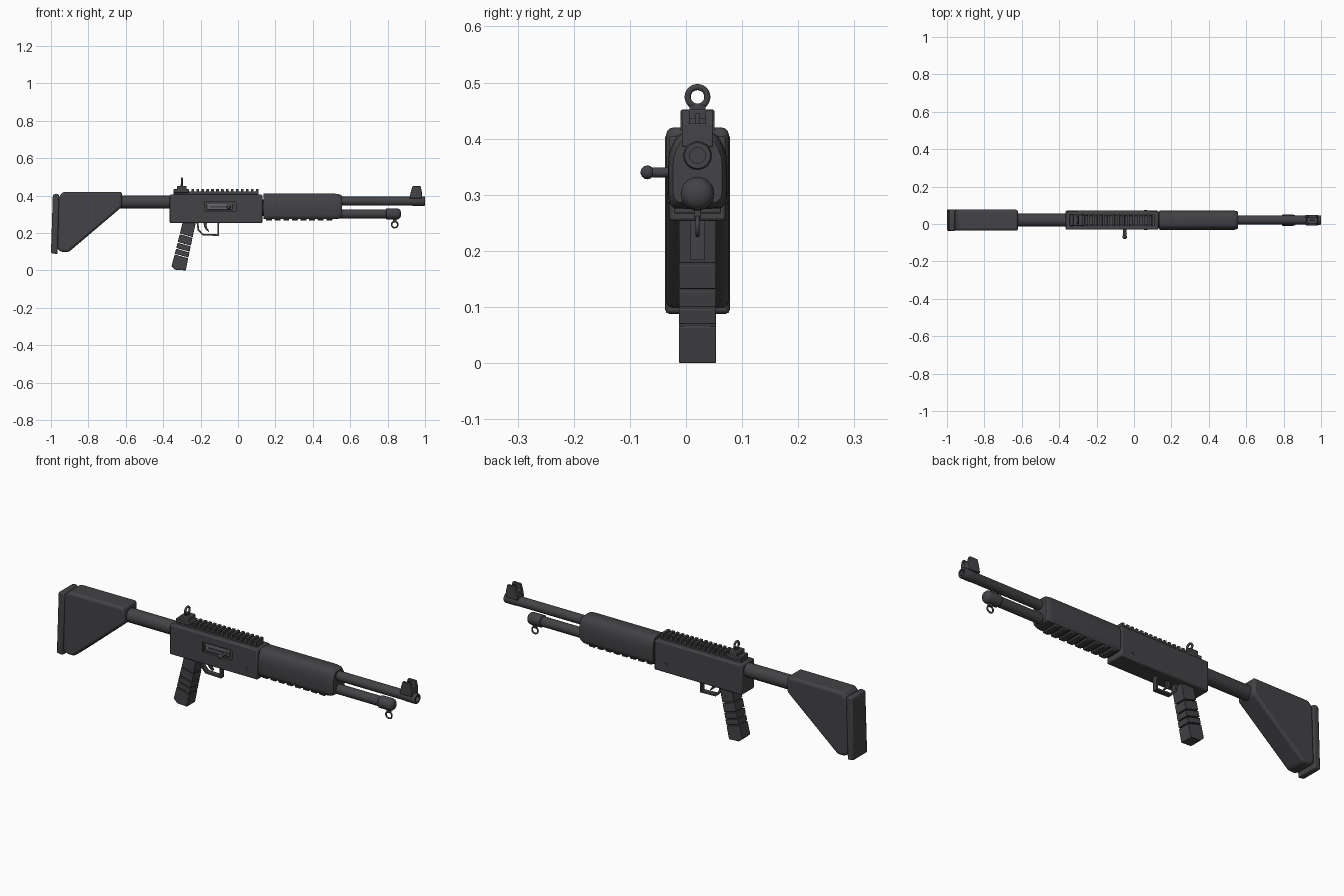
import bpy, bmesh, math
from mathutils import Vector, Matrix

if "Cube" in bpy.data.objects:
    bpy.data.objects.remove(bpy.data.objects["Cube"])

C = 0.0205  # y of the long centre line


def mat(name, rgb):
    m = bpy.data.materials.new(name)
    m.diffuse_color = (*rgb, 1)
    m.use_nodes = True
    m.node_tree.nodes["Principled BSDF"].inputs["Base Color"].default_value = m.diffuse_color
    return m


DARK = mat("dark_gunmetal", (0.056, 0.056, 0.061))
STEEL = mat("bolt_steel", (0.13, 0.13, 0.14))


def finish(name, bm, m=DARK, bevel=0, seg=2, angle=35):
    bmesh.ops.recalc_face_normals(bm, faces=bm.faces)
    me = bpy.data.meshes.new(name)
    bm.to_mesh(me)
    bm.free()
    me.materials.append(m)
    ob = bpy.data.objects.new(name, me)
    bpy.context.collection.objects.link(ob)
    bpy.ops.object.select_all(action='DESELECT')
    ob.select_set(True)
    bpy.context.view_layer.objects.active = ob
    bpy.ops.object.shade_smooth_by_angle(angle=math.radians(angle))
    if bevel:
        b = ob.modifiers.new("bevel", 'BEVEL')
        b.width, b.segments, b.limit_method = bevel, seg, 'ANGLE'
        b.angle_limit = math.radians(30)
    return ob


def loft(name, rings, m=DARK, bevel=0, seg=2, angle=35):
    """Skin a list of equal-length point rings and cap both ends."""
    bm = bmesh.new()
    vs = [[bm.verts.new(p) for p in r] for r in rings]
    n = len(vs[0])
    for a, b in zip(vs, vs[1:]):
        for i in range(n):
            bm.faces.new((a[i], a[(i + 1) % n], b[(i + 1) % n], b[i]))
    bm.faces.new(vs[0])
    bm.faces.new(vs[-1])
    return finish(name, bm, m, bevel, seg, angle)


def prism(name, pts, half, m=DARK, bevel=0, seg=2, y=C):
    """Side profile (x, z) extruded along y."""
    return loft(name, [[(x, y + s * half, z) for x, z in pts] for s in (-1, 1)], m, bevel, seg)


def box(name, x0, x1, z0, z1, half, m=DARK, bevel=0, y=C):
    return prism(name, [(x0, z0), (x1, z0), (x1, z1), (x0, z1)], half, m, bevel, 2, y)


def lathe(name, prof, z, x=0, axis='X', n=28, m=DARK):
    """Profile of (position, radius) turned round the x or y axis."""
    rings = []
    for t, r in prof:
        ring = []
        for i in range(n):
            a = 2 * math.pi * i / n
            u, v = r * math.cos(a), r * math.sin(a)
            ring.append((t, C + u, z + v) if axis == 'X' else (x + u, t, z + v))
        rings.append(ring)
    return loft(name, rings, m)


def ring(name, centre, major, minor, axis, n=28, k=10):
    """Torus lying around the x or y axis."""
    bm = bmesh.new()
    grid = []
    for i in range(n):
        a = 2 * math.pi * i / n
        row = []
        for j in range(k):
            b = 2 * math.pi * j / k
            r, h = major + minor * math.cos(b), minor * math.sin(b)
            u, v = r * math.cos(a), r * math.sin(a)
            p = (h, u, v) if axis == 'X' else (u, h, v)
            row.append(bm.verts.new(Vector(centre) + Vector(p)))
        grid.append(row)
    for i in range(n):
        for j in range(k):
            i2, j2 = (i + 1) % n, (j + 1) % k
            bm.faces.new((grid[i][j], grid[i2][j], grid[i2][j2], grid[i][j2]))
    return finish(name, bm, angle=60)


# shoulder stock, butt pad and stock tube
prism("butt_pad", [(-1, 0.092), (-0.965, 0.087), (-0.956, 0.405), (-0.97, 0.41), (-0.99, 0.405)],
      0.0575, bevel=0.007)
prism("stock", [(-0.968, 0.115), (-0.945, 0.098), (-0.905, 0.098), (-0.62, 0.34), (-0.62, 0.42),
                (-0.935, 0.42), (-0.958, 0.395)], 0.056, bevel=0.013, seg=3)
lathe("stock_tube", [(-0.66, 0.035), (-0.35, 0.035)], 0.365)

# receiver with a cut ejection port
receiver = box("receiver", -0.365, 0.13, 0.253, 0.405, 0.051, bevel=0.006)
cutter = box("port_cutter", -0.178, -0.012, 0.314, 0.366, 0.012, y=C - 0.051)
cutter.hide_render = True
cutter.hide_viewport = False
cutter.display_type = 'WIRE'
cut = receiver.modifiers.new("port", 'BOOLEAN')
cut.object, cut.operation, cut.solver = cutter, 'DIFFERENCE', 'EXACT'
box("bolt", -0.168, -0.03, 0.324, 0.356, 0.006, STEEL, 0.003, y=C - 0.041)
box("bolt_groove", -0.15, -0.06, 0.336, 0.344, 0.002, y=C - 0.048)
lathe("bolt_handle", [(C - 0.04, 0.009), (-0.06, 0.009), (-0.06, 0.0085), (-0.063, 0.011), (-0.068, 0.0125),
                      (-0.074, 0.0115), (-0.079, 0.007), (-0.081, 0.002)], 0.34, -0.05, 'Y', 18)
lathe("receiver_pin", [(C - 0.0535, 0.010), (C + 0.0535, 0.010)], 0.293, 0.063, 'Y', 18)

# handguard: rounded section, tapered at the front, ribbed underneath
half = [(0, 0.41), (0.028, 0.41), (0.036, 0.405), (0.045, 0.39), (0.051, 0.372), (0.053, 0.35),
        (0.053, 0.298), (0.05, 0.285), (0.042, 0.276), (0, 0.274)]
section = half + [(-y, z) for y, z in half[-2:0:-1]]
loft("handguard", [[(x, C + y * s, 0.342 + (z - 0.342) * s) for y, z in section]
                   for x, s in ((0.136, 1), (0.52, 1), (0.537, 0.97), (0.549, 0.91), (0.556, 0.83))], angle=40)
lathe("handguard_collar", [(0.12, 0.045), (0.14, 0.045)], 0.335)
for i in range(8):
    x = 0.15 + i * 0.046
    box(f"handguard_rib_{i + 1}", x, x + 0.032, 0.267, 0.29, 0.042, bevel=0.003)

# barrel, magazine tube and sling swivel
lathe("barrel", [(0.5, 0.024), (0.93, 0.024), (0.945, 0.0255), (0.995, 0.0255), (1.0, 0.023),
                 (1.0, 0.014), (0.96, 0.014)], 0.37)
lathe("magazine_tube", [(0.5, 0.0245), (0.8, 0.0245)], 0.302)
lathe("magazine_cap", [(0.79, 0.026), (0.795, 0.03), (0.85, 0.03), (0.861, 0.027), (0.868, 0.02),
                       (0.872, 0.008)], 0.302)
ring("sling_ring", (0.838, C, 0.245), 0.0165, 0.004, 'Y')
box("sling_mount", 0.828, 0.848, 0.257, 0.285, 0.006, bevel=0.002)

# front sight: sloped base, two ears and a post
prism("front_sight_base", [(0.917, 0.385), (0.985, 0.385), (0.982, 0.427), (0.925, 0.427)], 0.028, bevel=0.003)
for side, s in (("left", 1), ("right", -1)):
    prism(f"front_sight_ear_{side}", [(0.924, 0.42), (0.983, 0.42), (0.976, 0.45), (0.933, 0.45)],
          0.007, bevel=0.002, y=C + s * 0.021)
box("front_sight_post", 0.945, 0.96, 0.42, 0.445, 0.004)

# top rail
box("rail_base", -0.345, 0.11, 0.4, 0.423, 0.024, bevel=0.002)
box("rail_rear_plate", -0.345, -0.262, 0.415, 0.434, 0.03, bevel=0.003)
for i in range(14):
    x = -0.25 + i * 0.0265
    prism(f"rail_tooth_{i + 1}", [(x, 0.415), (x + 0.0155, 0.415), (x + 0.0145, 0.436), (x + 0.001, 0.436)], 0.03)

# rear peep sight
box("rear_sight_base", -0.325, -0.275, 0.43, 0.452, 0.03, bevel=0.003)
box("rear_sight_post", -0.308, -0.293, 0.445, 0.46, 0.014, bevel=0.002)
ring("rear_sight_ring", (-0.3, C, 0.4745), 0.0175, 0.0055, 'X')

# pistol grip made of segments parted by slanted slits
def left(z):
    return -0.295 - 0.252 * (0.26 - z)


def right(z):
    return -0.225 - 0.21 * (0.26 - z)


slits = [0.186, 0.140, 0.108, 0.077]
tops = [0.262] + [z - 0.002 for z in slits]
ends = [z + 0.002 for z in slits] + [None]
for i, (t, e) in enumerate(zip(tops, ends)):
    d = 0 if i == 0 else 0.01
    pts = [(left(t + d), t + d), (right(t - d), t - d)]
    if e is None:
        pts += [(-0.274, 0.025), (-0.28, 0.0), (-0.335, 0.003), (-0.355, 0.022)]
    else:
        pts += [(right(e - 0.01), e - 0.01), (left(e + 0.01), e + 0.01)]
    prism(f"grip_segment_{i + 1}", pts, 0.033, bevel=0.002)

# trigger guard strap and trigger
outer = [(-0.222, 0.26), (-0.216, 0.215), (-0.19, 0.187), (-0.102, 0.184), (-0.1, 0.26)]
inner = [(-0.109, 0.26), (-0.11, 0.193), (-0.187, 0.196), (-0.207, 0.218), (-0.213, 0.26)]
prism("trigger_guard", outer + inner, 0.0125)
prism("trigger", [(-0.185, 0.26), (-0.182, 0.235), (-0.172, 0.217), (-0.156, 0.206), (-0.154, 0.211),
                  (-0.164, 0.224), (-0.168, 0.24), (-0.165, 0.26)], 0.007)
